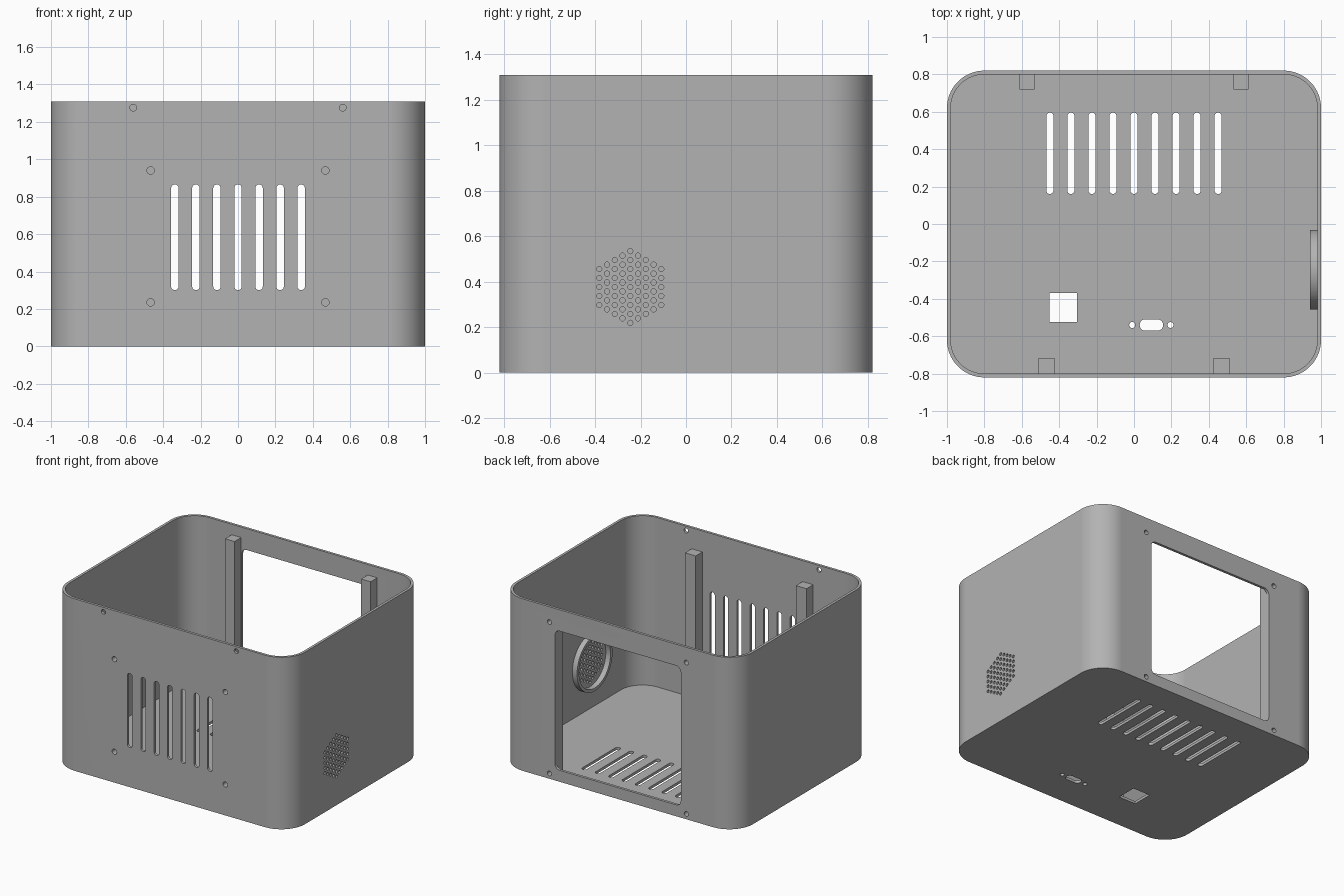
import bpy, bmesh
from math import sin, cos, pi, radians, sqrt

cube = bpy.data.objects.get("Cube")
if cube:
    bpy.data.objects.remove(cube, do_unlink=True)

# Single plain colour
grey = bpy.data.materials.new("matte_grey")
grey.use_nodes = True
COLOUR = (0.45, 0.45, 0.45, 1)
grey.diffuse_color = COLOUR
grey.node_tree.nodes["Principled BSDF"].inputs["Base Color"].default_value = COLOUR

# Overall sizes
DEPTH, HEIGHT, WALL = 1.64, 1.31, 0.02
BACK = DEPTH / 2
AXES = {"X": (1, 2, 0), "Y": (0, 2, 1), "Z": (0, 1, 2)}


def rounded(w, h, r, n=6):
    """Rounded rectangle outline; a circle when w = h = 2r."""
    pts = []
    for q, (sx, sy) in enumerate(((1, 1), (-1, 1), (-1, -1), (1, -1))):
        for i in range(n + 1):
            a = (q + i / n) * pi / 2
            pts.append((sx * (w / 2 - r) + r * cos(a), sy * (h / 2 - r) + r * sin(a)))
    return [p for i, p in enumerate(pts)
            if abs(p[0] - pts[i - 1][0]) + abs(p[1] - pts[i - 1][1]) > 1e-5]


def rect(w, h):
    return [(w / 2, h / 2), (-w / 2, h / 2), (-w / 2, -h / 2), (w / 2, -h / 2)]


def circle(r, n=4):
    return rounded(2 * r, 2 * r, r, n)


def prism(bm, outline, centre, lo, hi, axis):
    """Extrude an outline from lo to hi along an axis."""
    iu, iv, iw = AXES[axis]
    rings = []
    for w in (lo, hi):
        ring = []
        for u, v in outline:
            co = [0, 0, 0]
            co[iu], co[iv], co[iw] = centre[0] + u, centre[1] + v, w
            ring.append(bm.verts.new(co))
        rings.append(ring)
    faces = [bm.faces.new(r) for r in rings]
    n = len(outline)
    for i in range(n):
        j = (i + 1) % n
        faces.append(bm.faces.new((rings[0][i], rings[0][j], rings[1][j], rings[1][i])))
    bmesh.ops.recalc_face_normals(bm, faces=faces)


def make(name, bm):
    mesh = bpy.data.meshes.new(name)
    bm.to_mesh(mesh)
    bm.free()
    mesh.materials.append(grey)
    obj = bpy.data.objects.new(name, mesh)
    bpy.context.collection.objects.link(obj)
    return obj


def solid(name, *args):
    bm = bmesh.new()
    prism(bm, *args)
    return make(name, bm)


def apply(obj, mod):
    bpy.context.view_layer.objects.active = obj
    bpy.ops.object.modifier_apply(modifier=mod.name)


def cut(obj, cutter):
    mod = obj.modifiers.new("cut", "BOOLEAN")
    mod.operation, mod.solver, mod.object = "DIFFERENCE", "EXACT", cutter
    apply(obj, mod)


def smooth(obj):
    bpy.ops.object.select_all(action="DESELECT")
    obj.select_set(True)
    bpy.context.view_layer.objects.active = obj
    bpy.ops.object.shade_smooth_by_angle(angle=radians(30))
    mod = obj.modifiers.new("even_shading", "WEIGHTED_NORMAL")
    mod.keep_sharp = True
    apply(obj, mod)


# Open-topped case
case = solid("case", rounded(2, DEPTH, 0.2, 20), (0, 0), 0, HEIGHT, "Z")
hollow = solid("hollow", rounded(2 - 2 * WALL, DEPTH - 2 * WALL, 0.18, 20), (0, 0),
               WALL, HEIGHT + 0.1, "Z")

# Openings through the walls and floor
bm = bmesh.new()
prism(bm, rounded(1.06, 1.06, 0.04), (0, 0.617), BACK - 0.05, BACK + 0.05, "Y")
for i in range(-3, 4):
    prism(bm, rounded(0.04, 0.565, 0.02), (i * 0.1125, 0.583), -BACK - 0.05, -BACK + 0.05, "Y")
for i in range(-4, 5):
    prism(bm, rounded(0.038, 0.435, 0.019), (i * 0.1125, 0.378), -0.05, 0.05, "Z")
prism(bm, rect(0.145, 0.155), (-0.378, -0.447), -0.05, 0.05, "Z")
prism(bm, rounded(0.125, 0.06, 0.028), (0.093, -0.54), -0.05, 0.05, "Z")
for x in (-0.01, 0.195):
    prism(bm, circle(0.016), (x, -0.54), -0.05, 0.05, "Z")
for x in (-0.56, 0.56):
    prism(bm, circle(0.018), (x, 1.276), -BACK - 0.05, -BACK + 0.05, "Y")

# Hexagonal speaker grille
SPEAKER, PITCH = (-0.245, 0.377), 0.0394
for q in range(-4, 5):
    for k in range(9 - abs(q)):
        y = SPEAKER[0] + q * PITCH * sqrt(3) / 2
        z = SPEAKER[1] + (k - (8 - abs(q)) / 2) * PITCH
        prism(bm, circle(0.0115, 3), (y, z), 0.95, 1.05, "X")
openings = make("openings", bm)

# Screw holes into the posts
bm = bmesh.new()
for side in (-1, 1):
    for z in (0.235, 0.94):
        prism(bm, circle(0.02), (side * 0.467, z), -BACK - 0.05, -BACK + 0.07, "Y")
    for z in (0.04, 1.193):
        prism(bm, circle(0.018), (side * 0.577, z), BACK - 0.07, BACK + 0.05, "Y")
screw_holes = make("screw_holes", bm)

for cutter in (hollow, openings, screw_holes):
    cut(case, cutter)
smooth(case)

# Mounting posts inside the front and back walls
for side, label in ((-1, "right"), (1, "left")):
    front = solid("front_post_" + label, rect(0.09, 0.08), (side * 0.467, -BACK + WALL + 0.04),
                  WALL, 1.15, "Z")
    back = solid("back_post_" + label, rect(0.08, 0.08), (side * 0.573, BACK - WALL - 0.04),
                 WALL, 1.23, "Z")
    for post in (front, back):
        cut(post, screw_holes)
        smooth(post)

# Raised ring around the grille, inside the side wall
ring = solid("speaker_ring", circle(0.213, 12), SPEAKER, 0.94, 0.98, "X")
bore = solid("ring_bore", circle(0.19, 12), SPEAKER, 0.9, 1.02, "X")
cut(ring, bore)
smooth(ring)

for cutter in (hollow, openings, screw_holes, bore):
    bpy.data.objects.remove(cutter, do_unlink=True)
